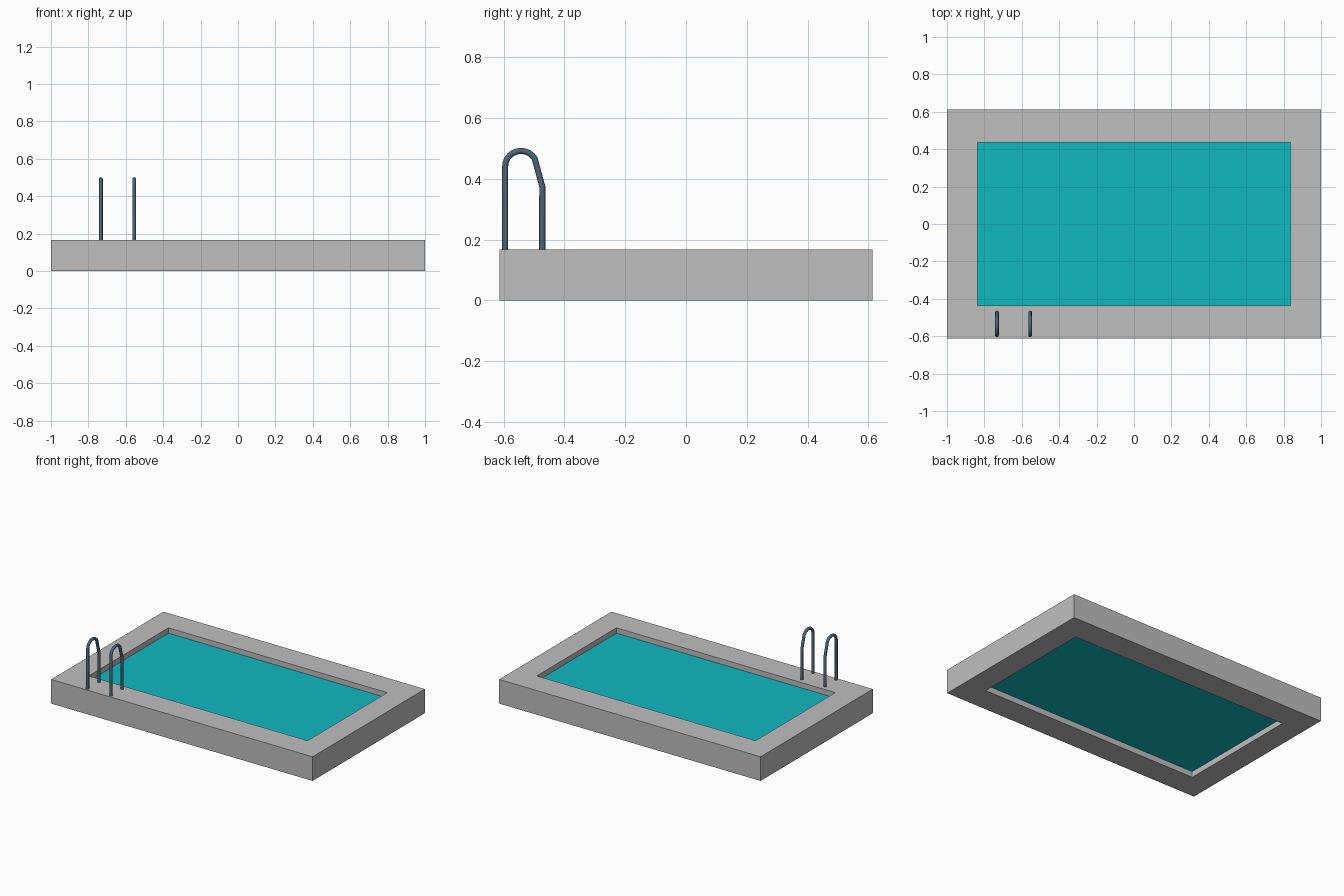
import bpy
import bmesh
import math

cube = bpy.data.objects.get("Cube")
if cube:
    bpy.data.objects.remove(cube, do_unlink=True)


def make_material(name, rgb):
    mat = bpy.data.materials.new(name)
    mat.use_nodes = True
    color = (*rgb, 1)
    mat.diffuse_color = color
    mat.node_tree.nodes["Principled BSDF"].inputs["Base Color"].default_value = color
    return mat


concrete = make_material("concrete_grey", (0.52, 0.52, 0.52))
water_blue = make_material("water_turquoise", (0.005, 0.48, 0.53))
steel = make_material("slate_steel", (0.08, 0.135, 0.185))

HALF_X, HALF_Y, HEIGHT = 1.0, 0.613, 0.167
POOL_X, POOL_Y = 0.837, 0.435
WATER_LOW, WATER_HIGH = 0.04, 0.13


def add_mesh(name, bm, mat):
    bmesh.ops.recalc_face_normals(bm, faces=bm.faces)
    mesh = bpy.data.meshes.new(name)
    bm.to_mesh(mesh)
    bm.free()
    mesh.materials.append(mat)
    obj = bpy.data.objects.new(name, mesh)
    bpy.context.collection.objects.link(obj)
    return obj


def rectangle(bm, x, y, z):
    return [bm.verts.new((sx * x, sy * y, z))
            for sx, sy in ((-1, -1), (1, -1), (1, 1), (-1, 1))]


# Pool surround: a rectangular frame open through the middle
bm = bmesh.new()
loops = [rectangle(bm, HALF_X, HALF_Y, 0), rectangle(bm, HALF_X, HALF_Y, HEIGHT),
         rectangle(bm, POOL_X, POOL_Y, HEIGHT), rectangle(bm, POOL_X, POOL_Y, 0)]
for k, loop in enumerate(loops):
    following = loops[(k + 1) % 4]
    for i in range(4):
        j = (i + 1) % 4
        bm.faces.new((loop[i], loop[j], following[j], following[i]))
add_mesh("pool_surround", bm, concrete)

# Water: a slab recessed from both the rim and the underside
bm = bmesh.new()
bottom = rectangle(bm, POOL_X, POOL_Y, WATER_LOW)
bm.faces.new(bottom)
slab = bmesh.ops.extrude_face_region(bm, geom=bm.faces[:])
top_verts = [g for g in slab["geom"] if isinstance(g, bmesh.types.BMVert)]
bmesh.ops.translate(bm, verts=top_verts, vec=(0, 0, WATER_HIGH - WATER_LOW))
if not any(all(v in bottom for v in f.verts) for f in bm.faces):
    bm.faces.new(bottom)
add_mesh("water", bm, water_blue)

# Ladder handrails: bent tubes, upright outside and sloping toward the pool
arc = [(-0.543 - 0.052 * math.cos(a), 0.442 + 0.05 * math.sin(a))
       for a in (math.radians(d) for d in range(0, 165, 15))]
path = [(-0.595, 0.16)] + arc + [(-0.473, 0.375), (-0.473, 0.16)]


def handrail(name, x):
    curve = bpy.data.curves.new(name, "CURVE")
    curve.dimensions = "3D"
    curve.bevel_depth = 0.01
    curve.bevel_resolution = 2
    curve.use_fill_caps = True
    spline = curve.splines.new("POLY")
    spline.points.add(len(path) - 1)
    for point, (y, z) in zip(spline.points, path):
        point.co = (x, y, z, 1)
    curve.materials.append(steel)
    obj = bpy.data.objects.new(name, curve)
    bpy.context.collection.objects.link(obj)
    bpy.ops.object.select_all(action="DESELECT")
    obj.select_set(True)
    bpy.context.view_layer.objects.active = obj
    bpy.ops.object.convert(target="MESH")
    bpy.ops.object.shade_smooth_by_angle(angle=math.radians(50))


handrail("right_handrail", -0.733)
handrail("left_handrail", -0.555)
